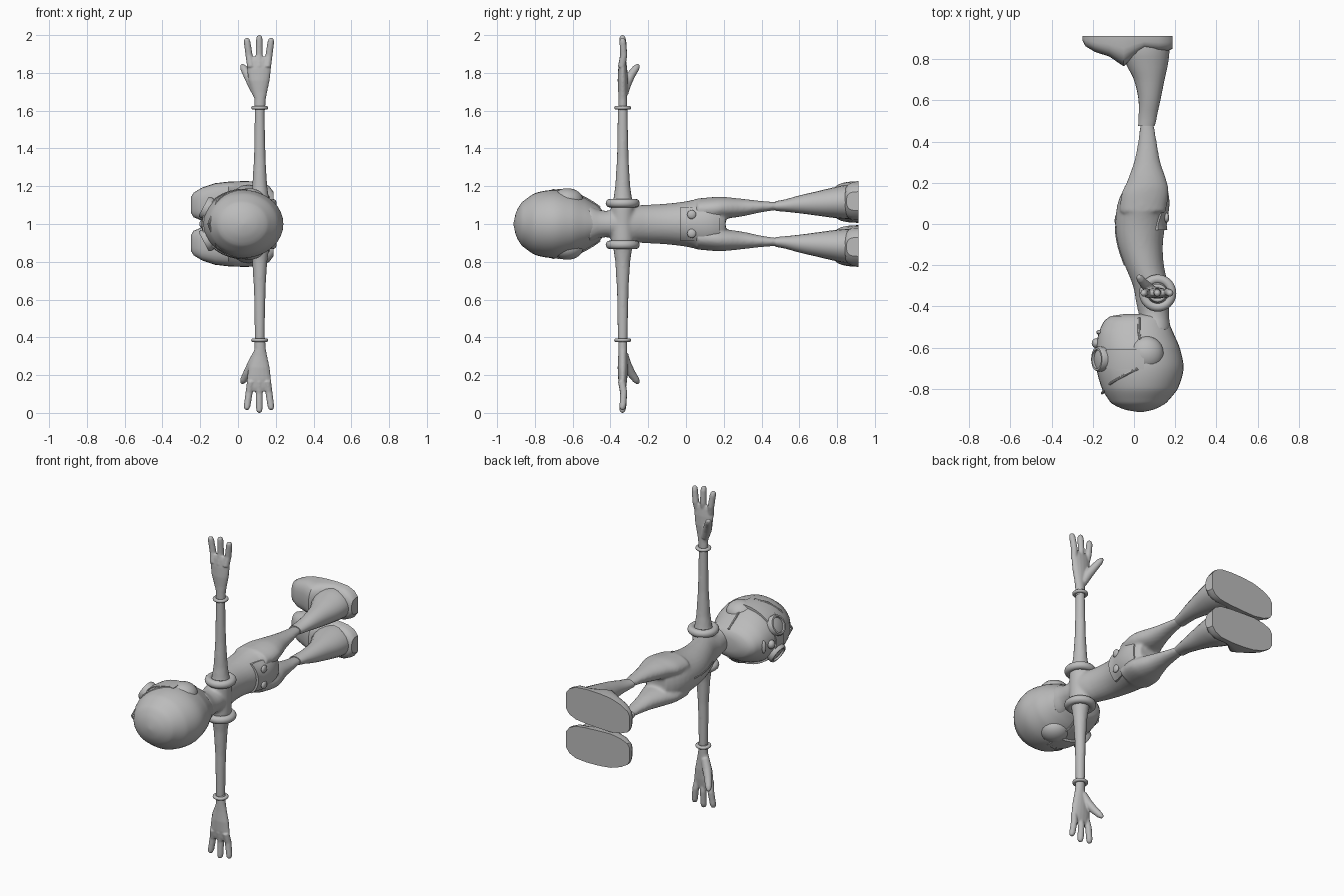
import bpy, bmesh, math
from mathutils import Vector, Matrix

if "Cube" in bpy.data.objects:
    bpy.data.objects.remove(bpy.data.objects["Cube"])

grey = bpy.data.materials.new("plain_grey")
grey.diffuse_color = (0.5, 0.5, 0.5, 1)
grey.use_nodes = True
grey.node_tree.nodes["Principled BSDF"].inputs["Base Color"].default_value = grey.diffuse_color
TAU = 2 * math.pi


def finish(bm, name, angle=40):
    bmesh.ops.recalc_face_normals(bm, faces=bm.faces)
    me = bpy.data.meshes.new(name)
    bm.to_mesh(me)
    bm.free()
    ob = bpy.data.objects.new(name, me)
    bpy.context.collection.objects.link(ob)
    me.materials.append(grey)
    bpy.context.view_layer.objects.active = ob
    ob.select_set(True)
    bpy.ops.object.shade_smooth_by_angle(angle=math.radians(angle))
    ob.select_set(False)
    return ob


def loft(bm, rings, closed=True, caps=True):
    vs = [[bm.verts.new(p) for p in r] for r in rings]
    n = len(vs[0])
    for a, b in zip(vs, vs[1:]):
        for i in range(n if closed else n - 1):
            j = (i + 1) % n
            bm.faces.new((a[i], a[j], b[j], b[i]))
    if caps:
        bm.faces.new(vs[0])
        bm.faces.new(vs[-1][::-1])


def interp(t, table):
    # smooth (Catmull-Rom) lookup in rows of (key, values...)
    k = max(i for i in range(len(table) - 1) if table[i][0] <= t or i == 0)
    u = (t - table[k][0]) / (table[k + 1][0] - table[k][0])
    p = [table[max(0, min(len(table) - 1, k + d))] for d in (-1, 0, 1, 2)]
    return [0.5 * (2 * b + (c - a) * u + (2 * a - 5 * b + 4 * c - d) * u * u
                   + (3 * b - a - 3 * c + d) * u ** 3)
            for a, b, c, d in list(zip(*p))[1:]]


def body_rings(table, s=1, steps=24, n=28):
    # rows: y, front x, back x, centre offset from the mid plane, half width
    out = []
    y0, y1 = table[0][0], table[-1][0]
    for i in range(steps + 1):
        y = y0 + (y1 - y0) * i / steps
        x0, x1, w, h = interp(y, table)
        out.append([((x0 + x1) / 2 + (x1 - x0) / 2 * math.cos(TAU * k / n), y,
                     1 + s * (w + h * math.sin(TAU * k / n))) for k in range(n)])
    return out


def surface(y, table, x=None, w=None, back=True):
    # point on an elliptical loft, found from x or from the side offset w
    x0, x1, _, h = interp(y, table)
    c, r = (x0 + x1) / 2, (x1 - x0) / 2
    if x is not None:
        return h * math.sqrt(max(0, 1 - ((x - c) / r) ** 2))
    return c + (1 if back else -1) * r * math.sqrt(max(0, 1 - (w / h) ** 2))


def ball(bm, loc, size, seg=24):
    m = Matrix.Translation(loc) @ Matrix.Diagonal((*size, 1))
    bmesh.ops.create_uvsphere(bm, u_segments=seg, v_segments=seg // 2, radius=1, matrix=m)


def tube(bm, pts, radii, n=12):
    # round tapering tube; radii may hold (across, thickness) pairs
    pts = [Vector(p) for p in pts]
    rings = []
    for i, p in enumerate(pts):
        d = (pts[min(i + 1, len(pts) - 1)] - pts[max(i - 1, 0)]).normalized()
        u = Vector((0, 1, 0)).cross(d).normalized()
        v = d.cross(u)
        r = radii[i] if isinstance(radii[i], tuple) else (radii[i], radii[i])
        rings.append([p + u * r[0] * math.cos(TAU * k / n) + v * r[1] * math.sin(TAU * k / n)
                      for k in range(n)])
    loft(bm, rings)


def ring(name, z, major, minor, stretch):
    pts = []
    for i in range(33):
        a = TAU * i / 32
        pts.append([(AX + (major + minor * math.cos(b)) * math.cos(a),
                     AY + (major + minor * math.cos(b)) * math.sin(a),
                     z + stretch * minor * math.sin(b)) for b in [TAU * k / 12 for k in range(12)]])
    bm = bmesh.new()
    loft(bm, pts, caps=False)
    bmesh.ops.remove_doubles(bm, verts=bm.verts, dist=1e-5)
    finish(bm, name)


AX, AY = 0.115, -0.335      # arm axis
HEAD = [(-.912, .02, .04, 0, .01), (-.90, -.05, .10, 0, .065), (-.87, -.11, .155, 0, .115),
        (-.80, -.155, .212, 0, .163), (-.70, -.182, .24, 0, .18), (-.60, -.182, .222, 0, .165),
        (-.53, -.172, .192, 0, .135), (-.47, -.145, .168, 0, .10), (-.445, -.11, .16, 0, .075),
        (-.437, -.05, .12, 0, .04)]
TORSO = [(-.52, .03, .18, 0, .10), (-.45, .025, .17, 0, .072), (-.38, .01, .17, 0, .075),
         (-.30, -.005, .165, 0, .095), (-.20, -.045, .145, 0, .102), (-.10, -.078, .14, 0, .108),
         (0, -.09, .152, 0, .12), (.10, -.08, .165, 0, .14), (.17, -.05, .155, 0, .13),
         (.21, -.01, .13, 0, .11)]
LEG = [(.06, -.07, .155, .075, .06), (.15, -.06, .168, .08, .063), (.20, -.035, .16, .085, .058),
       (.30, .0, .128, .087, .046), (.40, .02, .11, .092, .03), (.50, .03, .095, .095, .02)]
BOOT = [(.475, .02, .10, .095, .026), (.50, .022, .107, .096, .029), (.60, .022, .128, .104, .047),
        (.70, .0, .148, .109, .065), (.78, -.04, .165, .113, .08), (.84, -.06, .172, .116, .09),
        (.89, -.06, .172, .116, .09)]

# head
bm = bmesh.new()
loft(bm, body_rings(HEAD, steps=48, n=36))
finish(bm, "head")

# body with legs and arms fused into one smooth skin
bm = bmesh.new()
loft(bm, body_rings(TORSO))
for s in (1, -1):
    loft(bm, body_rings(LEG, s))
    arm = [(0, .062), (.09, .062), (.13, .05), (.2, .04), (.35, .031), (.62, .026)]
    tube(bm, [(AX, AY, 1 + s * w) for w, r in arm], [r for w, r in arm], 20)
body = finish(bm, "body")
m = body.modifiers.new("fuse", 'REMESH')
m.mode, m.voxel_size, m.use_smooth_shade = 'VOXEL', .009, True
m = body.modifiers.new("soften", 'SMOOTH')
m.factor, m.iterations = .5, 5

for s, side in ((1, "upper"), (-1, "lower")):
    # cuffs at shoulder and wrist
    ring(side + "_shoulder_ring", 1 + s * .11, .067, .023, 1)
    ring(side + "_wrist_ring", 1 + s * .615, .034, .011, .9)

    # hand: palm, three fingers and a thumb
    bm = bmesh.new()
    palm = [(.60, .115, .028, .024), (.66, .117, .030, .024), (.70, .115, .040, .024),
            (.76, .112, .056, .027), (.82, .111, .064, .024), (.865, .111, .062, .018),
            (.885, .111, .05, .012)]
    tube(bm, [(x, AY, 1 + s * w) for w, x, _, _ in palm], [(a, t) for _, _, a, t in palm], 16)
    for x0, x1, tip in ((.068, .045, .985), (.112, .113, 1.0), (.155, .177, .985)):
        steps = [(0, .02), (.4, .019), (.85, .018), (.96, .014), (1, .005)]
        tube(bm, [(x0 + (x1 - x0) * u, AY + .012 * math.sin(3 * u) - .006,
                   1 + s * (.83 + (tip - .83) * u)) for u, r in steps], [r for u, r in steps])
    thumb = [(.10, -.33, .69, .024), (.075, -.315, .745, .027), (.05, -.29, .79, .023),
             (.03, -.265, .825, .019), (.022, -.254, .84, .012), (.02, -.25, .846, .003)]
    tube(bm, [(x, y, 1 + s * w) for x, y, w, r in thumb], [t[3] for t in thumb])
    hand = finish(bm, side + "_hand")
    m = hand.modifiers.new("fuse", 'REMESH')
    m.mode, m.voxel_size, m.use_smooth_shade = 'VOXEL', .005, True
    m = hand.modifiers.new("soften", 'SMOOTH')
    m.factor, m.iterations = .5, 3

    # boot shaft
    bm = bmesh.new()
    loft(bm, body_rings(BOOT, s, 16, 20))
    finish(bm, side + "_boot")

    # shoe with a flat sole: x, top y, centre offset, half width
    bm = bmesh.new()
    rows = [(-.25, .89, .10, .04), (-.235, .862, .101, .065), (-.19, .835, .105, .088),
            (-.12, .812, .111, .105), (-.05, .765, .116, .108), (-.01, .80, .118, .108),
            (.05, .845, .12, .107), (.12, .835, .121, .10), (.165, .84, .121, .08),
            (.187, .85, .121, .05)]
    rings = []
    for x, top, c, h in rows:
        rings.append([(x, .912 - (.912 - top) * math.sin(a) ** .6,
                       1 + s * (c + h * math.copysign(abs(math.cos(a)) ** .75, math.cos(a))))
                      for a in [max(0, math.pi * k / 14 - 1e-9) for k in range(15)]])
    loft(bm, rings)
    finish(bm, side + "_shoe", 35)

    # ear pad
    bm = bmesh.new()
    ball(bm, (.06, -.628, 1 + s * .125), (.085, .085, .064))
    finish(bm, side + "_ear_pad")

    # goggle lens: stepped rim around a sunken glass
    bm = bmesh.new()
    rot = Vector((-.88, 0, s * .47)).to_track_quat('Z', 'Y').to_matrix().to_4x4()
    mat = Matrix.Translation((-.155, -.655, 1 + s * .08)) @ rot
    prof = [(.056, -.03), (.062, .018), (.056, .03), (.046, .03), (.044, .02), (.02, .026)]
    loft(bm, [[mat @ Vector((r * math.cos(TAU * k / 24), r * math.sin(TAU * k / 24), h))
               for k in range(24)] for r, h in prof])
    finish(bm, side + "_goggle")

    # hood edge on the side of the head
    for label, path in (("brow", ((-.155, -.82), (-.11, -.77), (-.05, -.735), (.02, -.70))),
                        ("cheek", ((.03, -.56), (.025, -.53), (.025, -.49), (.025, -.455)))):
        bm = bmesh.new()
        tube(bm, [(x, y, 1 + s * surface(y, HEAD, x=x)) for x, y in path], [.007] * 4, 8)
        finish(bm, f"{side}_hood_{label}_edge")

    # flap button
    bm = bmesh.new()
    ball(bm, (surface(.03, TORSO, w=.05) + .012, .03, 1 + s * .05), (.012, .024, .024), 16)
    finish(bm, side + "_flap_button")

# goggle strap from ear to ear across the face
bm = bmesh.new()
rings = []
for i in range(33):
    a = math.radians(-95 + 190 * i / 32)
    half = .035 + .015 * abs(math.sin(a))
    rings.append([(.03 - (.212 + o) * math.cos(a), -.655 + d * half, 1 + (.174 + o) * math.sin(a))
                  for o, d in ((-.02, -1), (.008, -1), (.012, 0), (.008, 1), (-.02, 1))])
loft(bm, rings)
finish(bm, "goggle_strap")

# nose and mouth
bm = bmesh.new()
ball(bm, (-.183, -.578, 1), (.022, .024, .026), 16)
finish(bm, "nose")
bm = bmesh.new()
ball(bm, (-.168, -.525, 1), (.014, .012, .04), 16)
finish(bm, "mouth")

# seat flap on the back
bm = bmesh.new()
rows = []
for i in range(9):
    y = -.03 + .21 * i / 8
    ws = [.09 * (k / 6 - 1) for k in range(13)]
    lift = .014 if i == 0 else .007
    rows.append([(surface(y, TORSO, w=w) + lift, y, 1 + w) for w in ws]
                + [(surface(y, TORSO, w=w) - .006, y, 1 + w) for w in ws[::-1]])
loft(bm, rows)
finish(bm, "seat_flap")

# front seam
bm = bmesh.new()
ys = [-.2 + .03 * i for i in range(9)]
tube(bm, [(surface(y, TORSO, w=0, back=False) + .001, y, 1) for y in ys], [.005] * 9, 8)
finish(bm, "front_seam")
